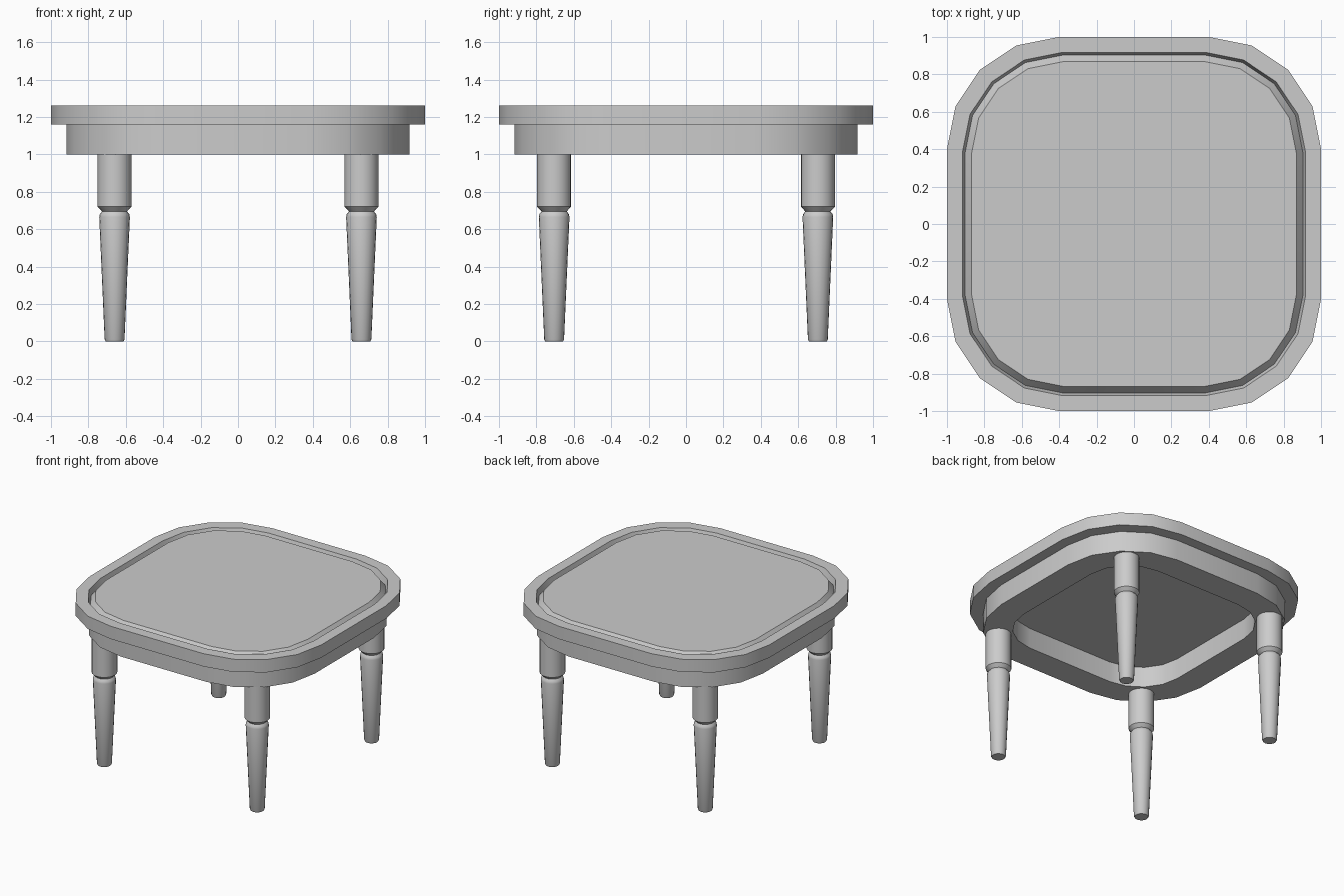
import bpy, bmesh
from math import sin, cos, pi

cube = bpy.data.objects.get("Cube")
if cube:
    bpy.data.objects.remove(cube, do_unlink=True)

grey = bpy.data.materials.new("plain_grey")
grey.use_nodes = True
grey.diffuse_color = (0.6, 0.6, 0.6, 1)
grey.node_tree.nodes["Principled BSDF"].inputs["Base Color"].default_value = grey.diffuse_color


def rounded_square(half, radius, z, steps):
    """Outline of a square with rounded corners, counter-clockwise."""
    c = half - radius
    points = []
    for corner in range(4):
        a = pi / 4 + corner * pi / 2
        cx, cy = (c if cos(a) > 0 else -c), (c if sin(a) > 0 else -c)
        for i in range(steps + 1):
            t = (corner + i / steps) * pi / 2
            points.append((cx + radius * cos(t), cy + radius * sin(t), z))
    return points


def circle(radius, z, sides):
    return [(radius * cos(2 * pi * i / sides), radius * sin(2 * pi * i / sides), z)
            for i in range(sides)]


def skin(name, outlines, closed=False, location=(0, 0, 0)):
    """Bridge outlines in order; cap both ends, or join the last to the first."""
    bm = bmesh.new()
    rings = [[bm.verts.new(p) for p in o] for o in outlines]
    pairs = list(zip(rings, rings[1:]))
    if closed:
        pairs.append((rings[-1], rings[0]))
    else:
        bm.faces.new(rings[0])
        bm.faces.new(rings[-1])
    for a, b in pairs:
        for i in range(len(a)):
            j = (i + 1) % len(a)
            bm.faces.new((a[i], a[j], b[j], b[i]))
    bmesh.ops.recalc_face_normals(bm, faces=bm.faces)
    mesh = bpy.data.meshes.new(name)
    bm.to_mesh(mesh)
    bm.free()
    mesh.materials.append(grey)
    obj = bpy.data.objects.new(name, mesh)
    obj.location = location
    bpy.context.collection.objects.link(obj)
    bpy.ops.object.select_all(action='DESELECT')
    obj.select_set(True)
    bpy.context.view_layer.objects.active = obj
    bpy.ops.object.shade_smooth_by_angle(angle=pi / 6)
    return obj


# Table top with a V-shaped groove set in from the rim
top_profile = [(1.0, 1.16), (1.0, 1.26), (0.918, 1.26), (0.903, 1.215), (0.868, 1.26)]
skin("table_top", [rounded_square(h, h - 0.4 if h == 1 else h - 0.38, z, 4)
                   for h, z in top_profile])

# Apron: a rounded square ring, open underneath
apron_profile = [(0.918, 1.0), (0.918, 1.16), (0.708, 1.16), (0.708, 1.0)]
skin("apron", [rounded_square(h, h - 0.368, z, 4) for h, z in apron_profile], closed=True)

# Turned legs with a notched collar and a tapering foot
leg_profile = [(0.048, 0.0), (0.053, 0.01), (0.082, 0.665), (0.079, 0.68), (0.067, 0.695),
               (0.091, 0.72), (0.091, 1.02)]
for side, x in (("right", -0.66), ("left", 0.66)):
    for end, y in (("front", -0.705), ("back", 0.705)):
        skin(f"{end}_{side}_leg", [circle(r, z, 20) for r, z in leg_profile],
             location=(x, y, 0))
